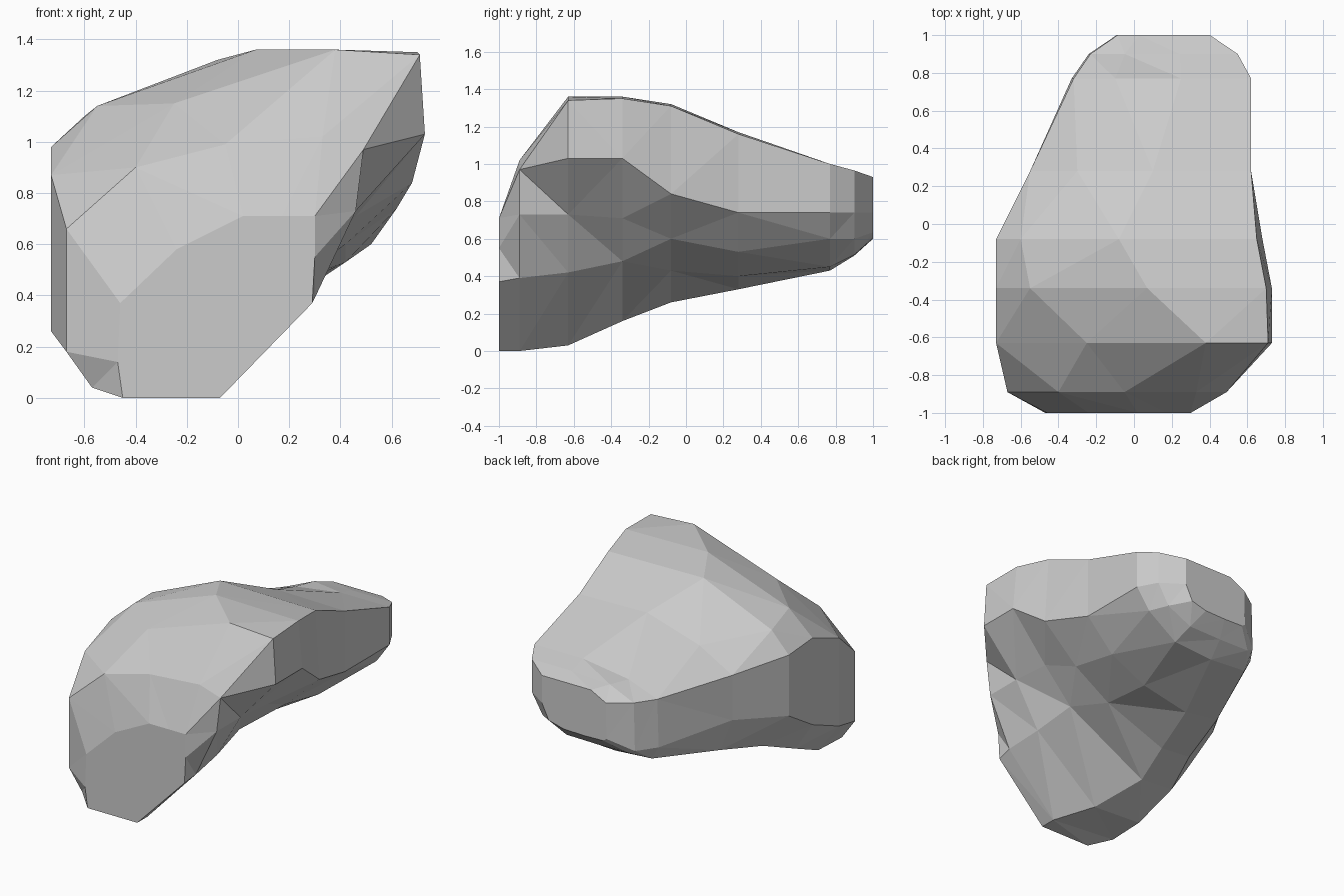
import bpy, bmesh

# Cross-sections along the boulder, front to back: (y, [(x, z), ...]) running
# keel -> right side -> top -> left side
SECTIONS = [
    (-1.00, [(-.45, 0), (-.07, 0), (.29, .37), (.30, .55), (.30, .71),
             (.17, .71), (.02, .71), (-.24, .58), (-.46, .37), (-.47, .14)]),
    (-0.89, [(-.57, .04), (-.07, 0), (.30, .39), (.46, .73), (.49, .97),
             (.33, 1.02), (-.05, .99), (-.40, .90), (-.67, .66), (-.67, .18)]),
    (-0.63, [(-.57, .05), (-.20, .03), (.28, .42), (.46, .73), (.73, 1.03),
             (.71, 1.34), (.38, 1.36), (-.25, 1.15), (-.73, .87), (-.73, .26)]),
    (-0.34, [(-.60, .18), (-.35, .16), (.25, .48), (.46, .71), (.73, 1.03),
             (.70, 1.35), (.07, 1.36), (-.55, 1.14), (-.73, .98), (-.73, .38)]),
    (-0.08, [(-.53, .28), (-.30, .26), (.15, .43), (.42, .60), (.68, .84),
             (.65, 1.31), (-.08, 1.32), (-.60, 1.10), (-.73, .96), (-.73, .54)]),
    (0.28, [(-.46, .37), (-.20, .33), (.15, .40), (.42, .53), (.62, .74),
            (.62, 1.16), (.10, 1.17), (-.30, 1.05), (-.55, .91), (-.55, .60)]),
    (0.77, [(-.28, .45), (.00, .43), (.30, .45), (.52, .60), (.62, .74),
            (.62, 1.0), (.25, 1.0), (-.10, .95), (-.32, .87), (-.33, .54)]),
]


def taper(ring, sx, z_low, z_high):
    """Narrower copy of the last ring, clipped in height, for the back end."""
    return [(.155 + (x - .145) * sx, min(max(z, z_low + (z - .43) * .2), z_high))
            for x, z in ring]


last = SECTIONS[-1][1]
rings = SECTIONS + [(0.90, taper(last, .83, .51, .965)),
                    (1.00, taper(last, .52, .60, .93))]

# Boulder: skin the rings together and cap both ends
bm = bmesh.new()
loops = [[bm.verts.new((x, y, z)) for x, z in ring] for y, ring in rings]
for a, b in zip(loops, loops[1:]):
    for i in range(len(a)):
        j = (i + 1) % len(a)
        bm.faces.new((a[i], a[j], b[j], b[i]))
bm.faces.new(loops[0])
bm.faces.new(loops[-1])
bmesh.ops.recalc_face_normals(bm, faces=bm.faces)
bmesh.ops.triangulate(bm, faces=bm.faces[:])

mesh = bpy.data.meshes.new("boulder")
bm.to_mesh(mesh)
bm.free()
bpy.context.collection.objects.link(bpy.data.objects.new("boulder", mesh))
